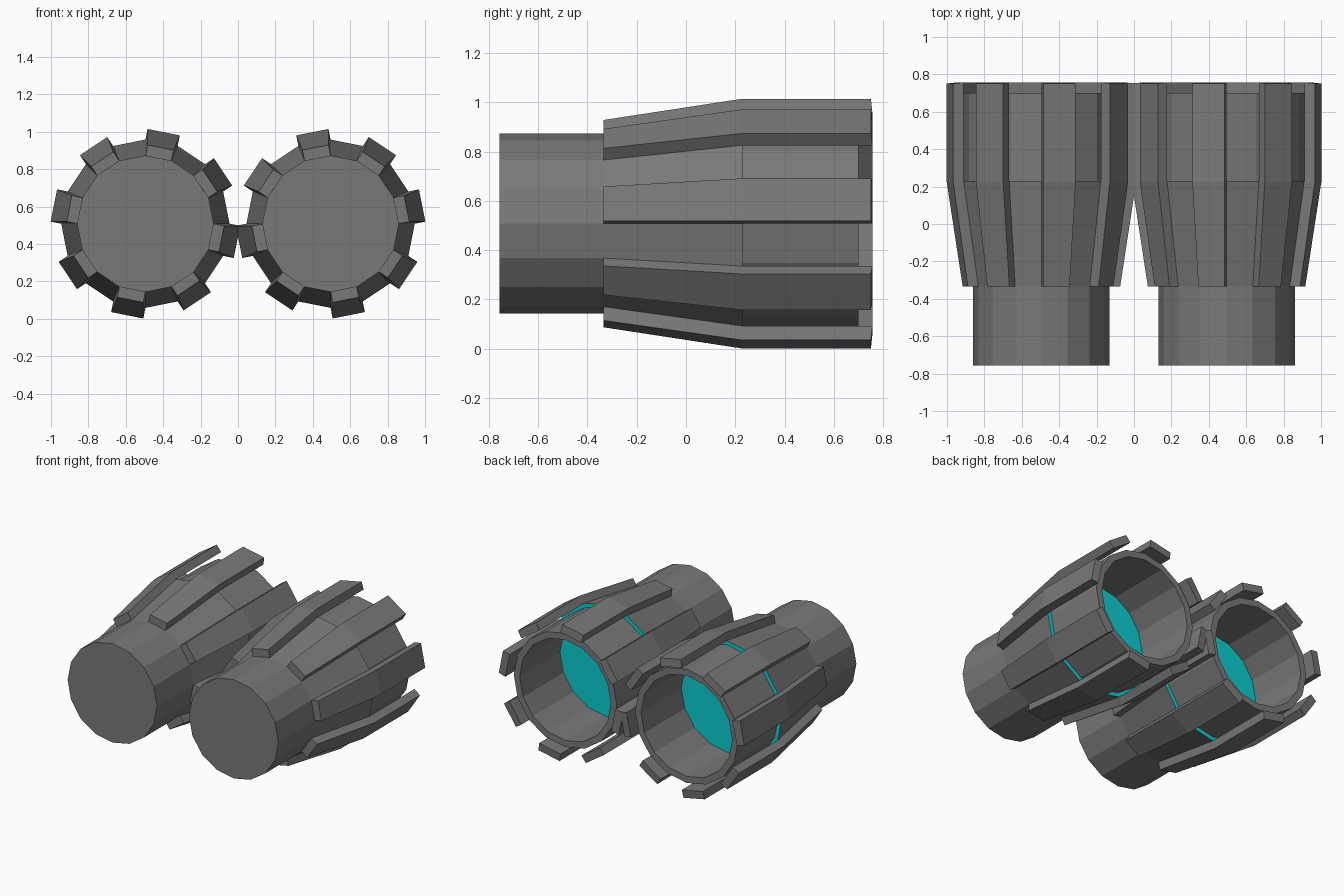
import bpy, bmesh, math
from mathutils import Vector

if "Cube" in bpy.data.objects:
    bpy.data.objects.remove(bpy.data.objects["Cube"])

SIDES = 16
CX, CZ = 0.495, 0.508
STEP = 2 * math.pi / SIDES


def material(name, rgb):
    m = bpy.data.materials.new(name)
    m.diffuse_color = (*rgb, 1)
    m.use_nodes = True
    m.node_tree.nodes["Principled BSDF"].inputs["Base Color"].default_value = m.diffuse_color
    return m


GREY = material("dark_grey_metal", (0.19, 0.19, 0.19))
TEAL = material("teal_glow", (0.004, 0.62, 0.64))


def finish(bm, name, glow=False):
    bmesh.ops.recalc_face_normals(bm, faces=bm.faces)
    if glow:  # the rear-facing end glows
        for f in bm.faces:
            f.material_index = 1 if f.normal.y > 0.9 else 0
    me = bpy.data.meshes.new(name)
    bm.to_mesh(me)
    bm.free()
    me.materials.append(GREY)
    if glow:
        me.materials.append(TEAL)
    ob = bpy.data.objects.new(name, me)
    bpy.context.collection.objects.link(ob)
    return ob


def lathe(name, cx, profile, closed=False, glow=False):
    """Turn (y, radius) points round the engine axis; cap the ends or close the loop."""
    bm = bmesh.new()
    rings = [[bm.verts.new((cx + r * math.cos(i * STEP), y, CZ + r * math.sin(i * STEP)))
              for i in range(SIDES)] for y, r in profile]
    pairs = list(zip(rings, rings[1:]))
    if closed:
        pairs.append((rings[-1], rings[0]))
    else:
        bm.faces.new(rings[0])
        bm.faces.new(rings[-1])
    for a, b in pairs:
        for i in range(SIDES):
            j = (i + 1) % SIDES
            bm.faces.new((a[i], a[j], b[j], b[i]))
    return finish(bm, name, glow)


def fin(name, cx, angle):
    """Bent bar lying on one face of the body and overhanging the nozzle."""
    bm = bmesh.new()
    out = Vector((math.cos(angle), 0, math.sin(angle)))
    side = Vector((-math.sin(angle), 0, math.cos(angle)))
    # inner y, outer y, inner radius, outer radius, half width
    sections = [(-0.335, -0.335, 0.358, 0.415, 0.071),
                (0.23, 0.225, 0.441, 0.499, 0.0878),
                (0.757, 0.751, 0.441, 0.499, 0.0878)]
    rings = []
    for yi, yo, ri, ro, w in sections:
        pts = [(yi, ri, -w), (yi, ri, w), (yo, ro, w), (yo, ro, -w)]
        rings.append([bm.verts.new(Vector((cx, y, CZ)) + out * r + side * s)
                      for y, r, s in pts])
    for a, b in zip(rings, rings[1:]):
        for i in range(4):
            j = (i + 1) % 4
            bm.faces.new((a[i], a[j], b[j], b[i]))
    bm.faces.new(rings[0])
    bm.faces.new(rings[-1])
    return finish(bm, name)


for label, s in (("left", -1), ("right", 1)):
    cx = s * CX
    # straight front drum flaring to a wider rear with a glowing end
    lathe(label + "_engine_body", cx,
          [(-0.757, 0.365), (-0.335, 0.365), (0.23, 0.45)], glow=True)
    # hollow exhaust nozzle
    lathe(label + "_nozzle", cx,
          [(0.228, 0.42), (0.70, 0.42), (0.70, 0.372), (0.228, 0.372)], closed=True)
    # eight fins on every second face, mirrored between engines
    for k in range(8):
        a = math.radians(33.75 + 45 * k)
        fin(f"{label}_fin_{k + 1}", cx, a if s < 0 else math.pi - a)
